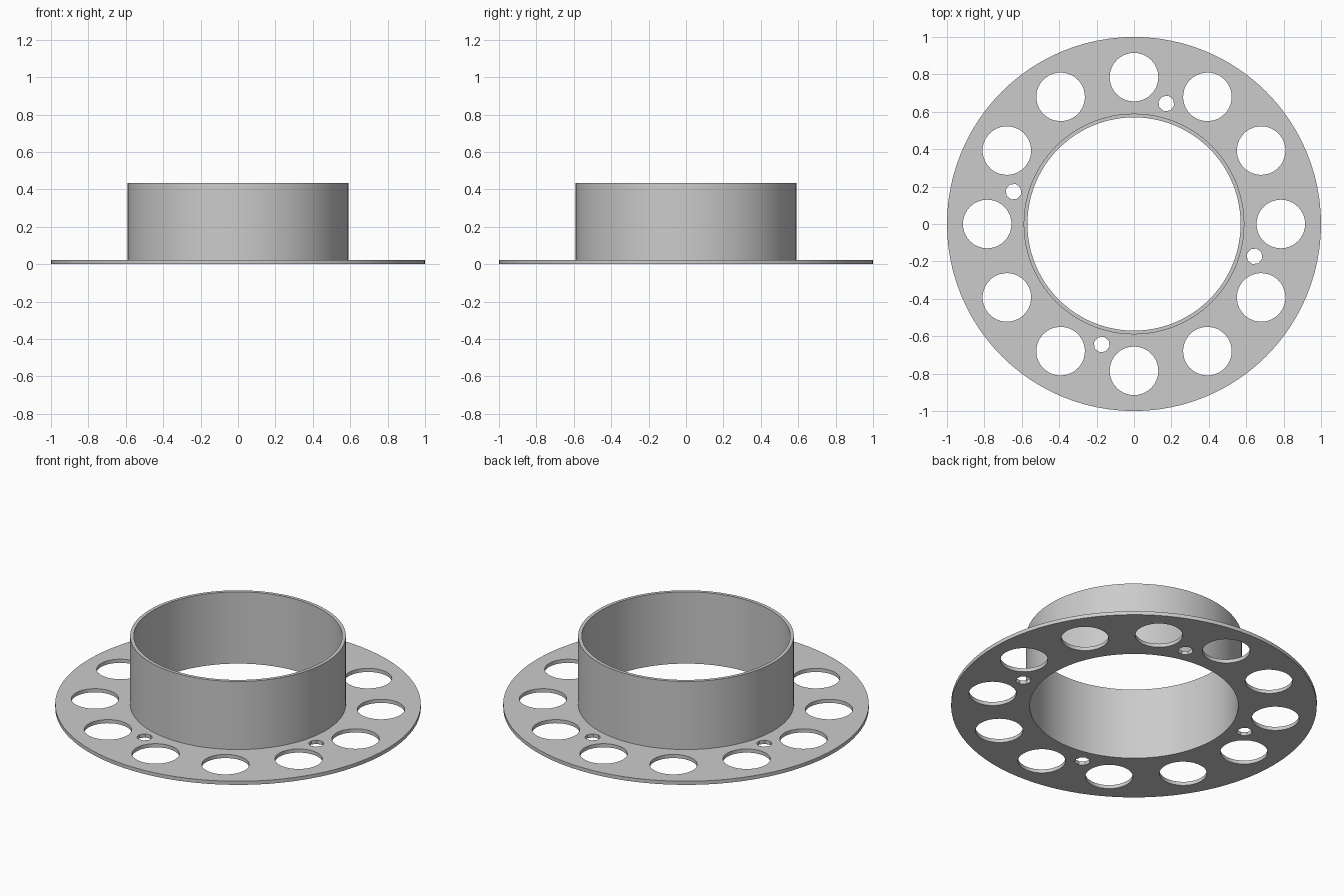
import bpy, bmesh, math
from mathutils import Matrix, Vector

if "Cube" in bpy.data.objects:
    bpy.data.objects.remove(bpy.data.objects["Cube"])

RIM, OUTER, INNER = 1.0, 0.59, 0.57
PLATE, HEIGHT = 0.022, 0.433

metal = bpy.data.materials.new("plain grey metal")
metal.use_nodes = True
grey = (0.6, 0.6, 0.6, 1)
metal.diffuse_color = grey
metal.node_tree.nodes["Principled BSDF"].inputs["Base Color"].default_value = grey


def make_object(name, bm):
    bmesh.ops.recalc_face_normals(bm, faces=bm.faces)
    mesh = bpy.data.meshes.new(name)
    bm.to_mesh(mesh)
    bm.free()
    mesh.materials.append(metal)
    obj = bpy.data.objects.new(name, mesh)
    bpy.context.collection.objects.link(obj)
    return obj


def lathe(name, profile, steps):
    bm = bmesh.new()
    verts = [bm.verts.new((r, 0, z)) for r, z in profile]
    edges = [bm.edges.new((v, verts[(i + 1) % len(verts)])) for i, v in enumerate(verts)]
    bmesh.ops.spin(bm, geom=verts + edges, axis=(0, 0, 1), cent=(0, 0, 0),
                   angle=math.tau, steps=steps, use_merge=True)
    bmesh.ops.remove_doubles(bm, verts=bm.verts, dist=0.0001)
    return make_object(name, bm)


def add_hole_ring(bm, count, distance, radius, sides, start):
    for i in range(count):
        a = start + math.tau * i / count
        place = Matrix.Rotation(a, 4, "Z") @ Matrix.Translation(Vector((distance, 0, 0)))
        bmesh.ops.create_cone(bm, cap_ends=True, segments=sides, radius1=radius,
                              radius2=radius, depth=0.2, matrix=place)


# Flange and collar turned from one L-shaped section
collar = lathe("flanged_collar", [(INNER, 0), (RIM, 0), (RIM, PLATE), (OUTER, PLATE),
                                  (OUTER, HEIGHT), (INNER, HEIGHT)], 96)

# Twelve large openings and four small screw holes
bm = bmesh.new()
add_hole_ring(bm, 12, 0.785, 0.13, 32, 0)
add_hole_ring(bm, 4, 0.667, 0.043, 8, math.radians(75))
cutter = make_object("hole_cutter", bm)
cutter.hide_render = True
cutter.hide_set(True)

cut = collar.modifiers.new("holes", "BOOLEAN")
cut.operation = "DIFFERENCE"
cut.solver = "EXACT"
cut.object = cutter

# Apply the cut, then smooth the round walls
bpy.ops.object.select_all(action="DESELECT")
collar.select_set(True)
bpy.context.view_layer.objects.active = collar
bpy.ops.object.modifier_apply(modifier=cut.name)
bpy.data.objects.remove(cutter)
bpy.ops.object.shade_smooth_by_angle(angle=math.radians(30))
